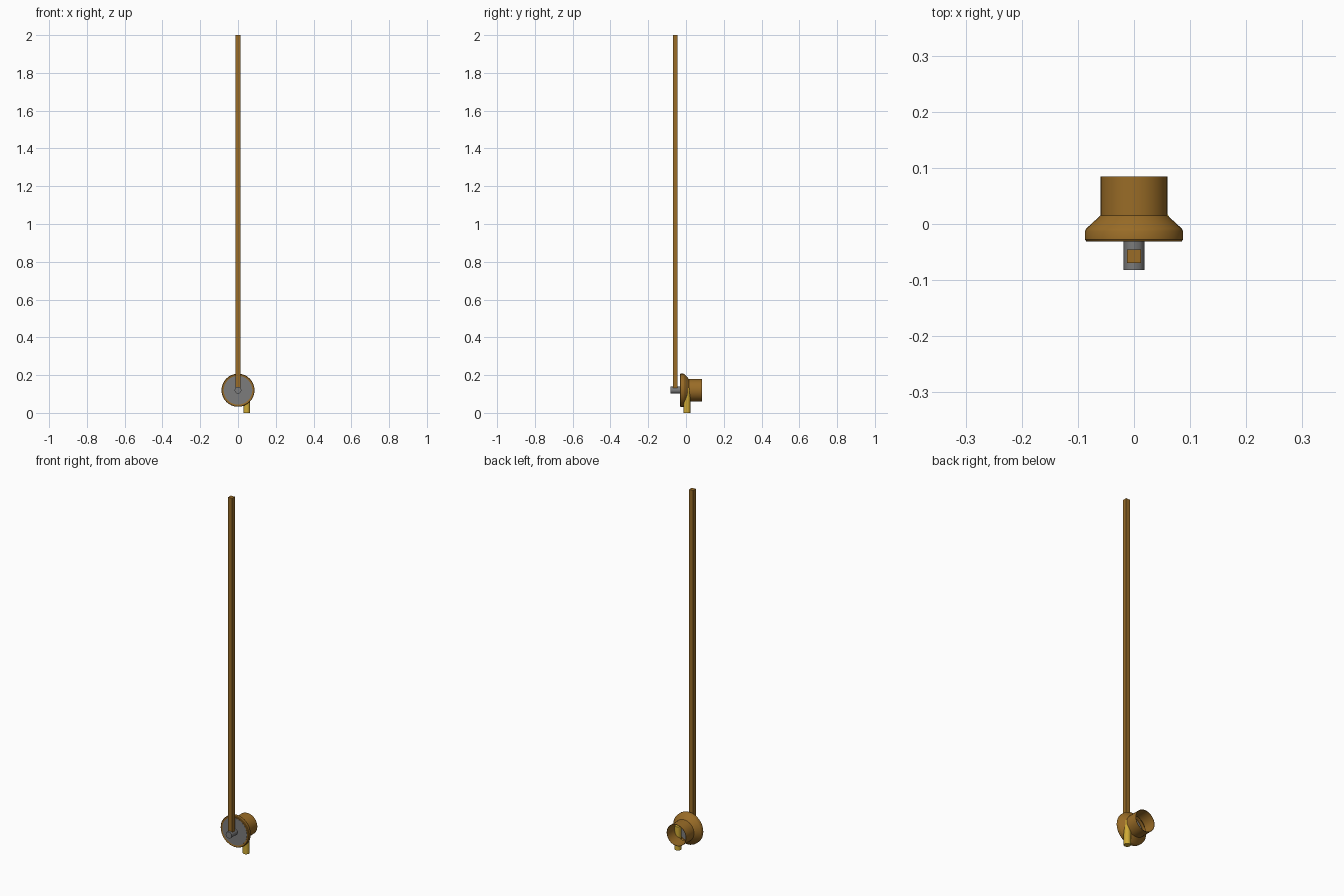
import bpy, bmesh, math
from mathutils import Matrix

if "Cube" in bpy.data.objects:
    bpy.data.objects.remove(bpy.data.objects["Cube"])

def material(name, col):
    m = bpy.data.materials.new(name)
    m.diffuse_color = (*col, 1)
    m.use_nodes = True
    m.node_tree.nodes["Principled BSDF"].inputs["Base Color"].default_value = m.diffuse_color
    return m

BRONZE = material("bronze", (0.32, 0.15, 0.02))
STEEL = material("steel grey", (0.2, 0.2, 0.2))
BRASS = material("brass yellow", (0.62, 0.40, 0.035))
ZC = 0.12  # height of the housing axis

def finish(bm, name, mat, smooth=True):
    me = bpy.data.meshes.new(name)
    bm.to_mesh(me)
    bm.free()
    me.materials.append(mat)
    ob = bpy.data.objects.new(name, me)
    bpy.context.collection.objects.link(ob)
    if smooth:
        bpy.ops.object.select_all(action='DESELECT')
        ob.select_set(True)
        bpy.context.view_layer.objects.active = ob
        bpy.ops.object.shade_smooth_by_angle(angle=math.radians(30))
    return ob

def lathe(name, profile, mat, sides=32):
    """Spin (radius, y) points around the housing axis."""
    bm = bmesh.new()
    rings = [[bm.verts.new((r * math.cos(2 * math.pi * i / sides), y,
                            ZC + r * math.sin(2 * math.pi * i / sides)))
              for i in range(sides)] for r, y in profile]
    for a, b in zip(rings, rings[1:]):
        for i in range(sides):
            j = (i + 1) % sides
            bm.faces.new((a[i], b[i], b[j], a[j]))
    return finish(bm, name, mat)

def cylinder(name, loc, r, length, mat, sides, axis='Z'):
    bm = bmesh.new()
    rot = Matrix.Rotation(math.pi / 2, 4, 'X') if axis == 'Y' else Matrix()
    bmesh.ops.create_cone(bm, cap_ends=True, segments=sides, radius1=r, radius2=r,
                          depth=length, matrix=Matrix.Translation(loc) @ rot)
    return finish(bm, name, mat)

# Open-backed horn housing: front lip, flange, taper and tube
lathe("housing", [(0.074, -0.029), (0.085, -0.031), (0.0875, -0.028),
                  (0.0875, -0.0125), (0.085, -0.008), (0.060, 0.015), (0.060, 0.085),
                  (0.058, 0.085), (0.058, 0.014), (0.083, -0.011), (0.083, -0.028)], BRONZE)

# Front plate and hub
cylinder("front_plate", (0, -0.028, ZC), 0.076, 0.004, STEEL, 32, 'Y')
cylinder("hub", (0, -0.056, ZC), 0.0185, 0.052, STEEL, 12, 'Y')

# Long square rod
bm = bmesh.new()
bmesh.ops.create_cube(bm, size=1, matrix=Matrix.Translation((0, -0.0575, 1.0625))
                      @ Matrix.Diagonal((0.025, 0.024, 1.875, 1)))
finish(bm, "long_rod", BRONZE, False)

# Outlet pipe through the lower side of the housing
cylinder("outlet_pipe", (0.047, 0.005, 0.066), 0.0178, 0.132, BRASS, 16)
